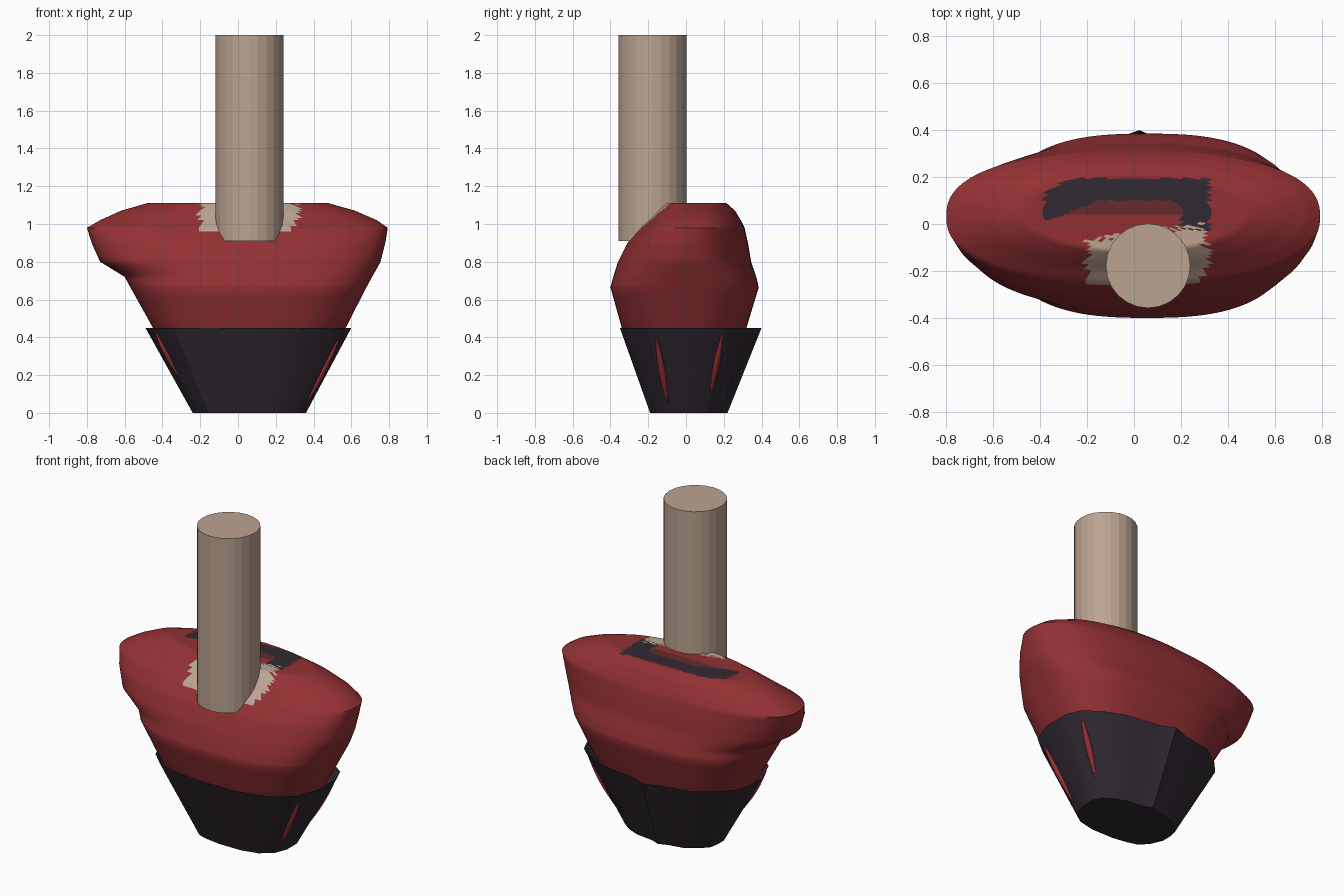
import bpy, bmesh, math, random
from mathutils import Vector

if "Cube" in bpy.data.objects:
    bpy.data.objects.remove(bpy.data.objects["Cube"])

random.seed(3)


def material(name, rgb):
    m = bpy.data.materials.new(name)
    m.diffuse_color = (*rgb, 1)
    m.use_nodes = True
    m.node_tree.nodes["Principled BSDF"].inputs["Base Color"].default_value = m.diffuse_color
    return m


RED = material("red cloth", (0.29, 0.030, 0.033))
DARK = material("dark cloth", (0.030, 0.022, 0.032))
SHADE = material("dark red cloth", (0.13, 0.024, 0.026))
SKIN = material("skin", (0.50, 0.37, 0.285))


def loft(name, rings, mats, cap_top=True, pick=None, angle=30):
    """Skin a stack of closed rings, capping the ends."""
    bm = bmesh.new()
    loops = [[bm.verts.new(p) for p in r] for r in rings]
    for a, b in zip(loops, loops[1:]):
        n = len(a)
        for i in range(n):
            j = (i + 1) % n
            bm.faces.new((a[i], a[j], b[j], b[i]))
    bm.faces.new(loops[0][::-1])
    if cap_top:
        bm.faces.new(loops[-1])
    bmesh.ops.recalc_face_normals(bm, faces=bm.faces)
    if pick:
        for f in bm.faces:
            f.material_index = pick(f.calc_center_median())
    me = bpy.data.meshes.new(name)
    bm.to_mesh(me)
    bm.free()
    for m in mats:
        me.materials.append(m)
    ob = bpy.data.objects.new(name, me)
    bpy.context.collection.objects.link(ob)
    bpy.ops.object.select_all(action='DESELECT')
    ob.select_set(True)
    bpy.context.view_layer.objects.active = ob
    bpy.ops.object.shade_smooth_by_angle(angle=math.radians(angle))
    return ob


def oval(z, x0, x1, y0, y1, e, n=128):
    """Superellipse cross-section filling the given extents."""
    pts = []
    for i in range(n):
        t = 2 * math.pi * i / n
        c, s = math.cos(t), math.sin(t)
        pts.append(Vector(((x0 + x1) / 2 + (x1 - x0) / 2 * math.copysign(abs(c) ** (2 / e), c),
                           (y0 + y1) / 2 + (y1 - y0) / 2 * math.copysign(abs(s) ** (2 / e), s), z)))
    return pts


# Torso: sections are z, x min, x max, y min, y max, roundness
sections = [
    (0.03, -0.22, 0.34, -0.17, 0.17, 2.5),
    (0.45, -0.45, 0.57, -0.34, 0.32, 2.65),
    (0.665, -0.57, 0.68, -0.40, 0.385, 2.65),
    (0.72, -0.60, 0.71, -0.385, 0.372, 2.55),
    (0.80, -0.73, 0.755, -0.36, 0.345, 2.4),
    (0.90, -0.775, 0.78, -0.31, 0.328, 2.4),
    (0.98, -0.80, 0.793, -0.245, 0.31, 2.4),
    (1.02, -0.73, 0.735, -0.20, 0.29, 2.35),
    (1.07, -0.62, 0.62, -0.155, 0.26, 2.2),
    (1.11, -0.48, 0.48, -0.115, 0.215, 2.1),
]
rings = []
for a, b in zip(sections, sections[1:]):
    for k in range(4):
        rings.append(oval(*[p + (q - p) * k / 4 for p, q in zip(a, b)]))
top = oval(*sections[-1])
centre = Vector((0, 0.05, 1.112))
for k in range(16):
    rings.append([centre + (p - centre) * (1 - k / 16) for p in top])


def torso_colour(p):
    jag = random.uniform(-0.02, 0.02)
    if p.z > 0.95 and -0.2 < p.x + jag < 0.31 and -0.29 < p.y < -0.045 + 0.12 * p.x + jag:
        return 3
    # dark hollow, slanting at its left and front edges
    if p.z > 1.09 and -0.38 < p.x < 0.32 and p.y < min(0.195, 0.33 + 0.5 * p.x):
        if p.y > 0.10 or (p.x > 0.2 and p.y > -0.04) or p.y > 0.16 + 0.4 * (0.0 - abs(p.x)):
            return 1
        if p.y > 0.04:
            return 2
    return 0


loft("torso", rings, [RED, DARK, SHADE, SKIN], pick=torso_colour, angle=50)

# Flared skirt around the waist, open at the top
outline = [(1, -.22), (1, .25), (.93, .48), (.76, .66), (.5, .82), (.1, .9), (-.06, 1), (-.25, .9),
           (-.6, .8), (-.83, .56), (-.96, .35), (-1, .1), (-1, -.22), (-.89, -.6), (-.72, -.84),
           (-.5, -.93), (-.2, -1), (.3, -1), (.66, -.88), (.9, -.6)]
skirt = [[Vector((0.06 + 0.30 * x, 0.015 + 0.205 * y, 0)) for x, y in outline],
         [Vector((0.055 + 0.545 * x, 0.025 + 0.375 * y, 0.45)) for x, y in outline]]
loft("skirt", skirt, [DARK], cap_top=False, angle=25)

# Thin red folds showing through the skirt
for i, (sx, sy, z0, z1) in enumerate([(.93, -.51, .05, .4), (.93, .46, .1, .42), (-.92, -.5, .18, .44)]):
    def on_skirt(z):
        t = z / 0.45
        return Vector((0.06 - 0.005 * t + (0.30 + 0.245 * t) * sx,
                       0.015 + 0.01 * t + (0.205 + 0.17 * t) * sy, z))
    fold = []
    for k in range(9):
        c = on_skirt(z0 + (z1 - z0) * k / 8)
        r = 0.003 + 0.016 * math.sin(math.pi * k / 8)
        fold.append([c + Vector((r * math.cos(a * math.pi / 4), r * math.sin(a * math.pi / 4), 0))
                     for a in range(8)])
    loft(f"fold_{i + 1}", fold, [RED], angle=60)

# Neck post
neck = [[Vector((0.06 + 0.18 * math.cos(2 * math.pi * i / 24),
                 -0.178 + 0.18 * math.sin(2 * math.pi * i / 24), z)) for i in range(24)]
        for z in (0.91, 2.0)]
loft("neck", neck, [SKIN], angle=10)
